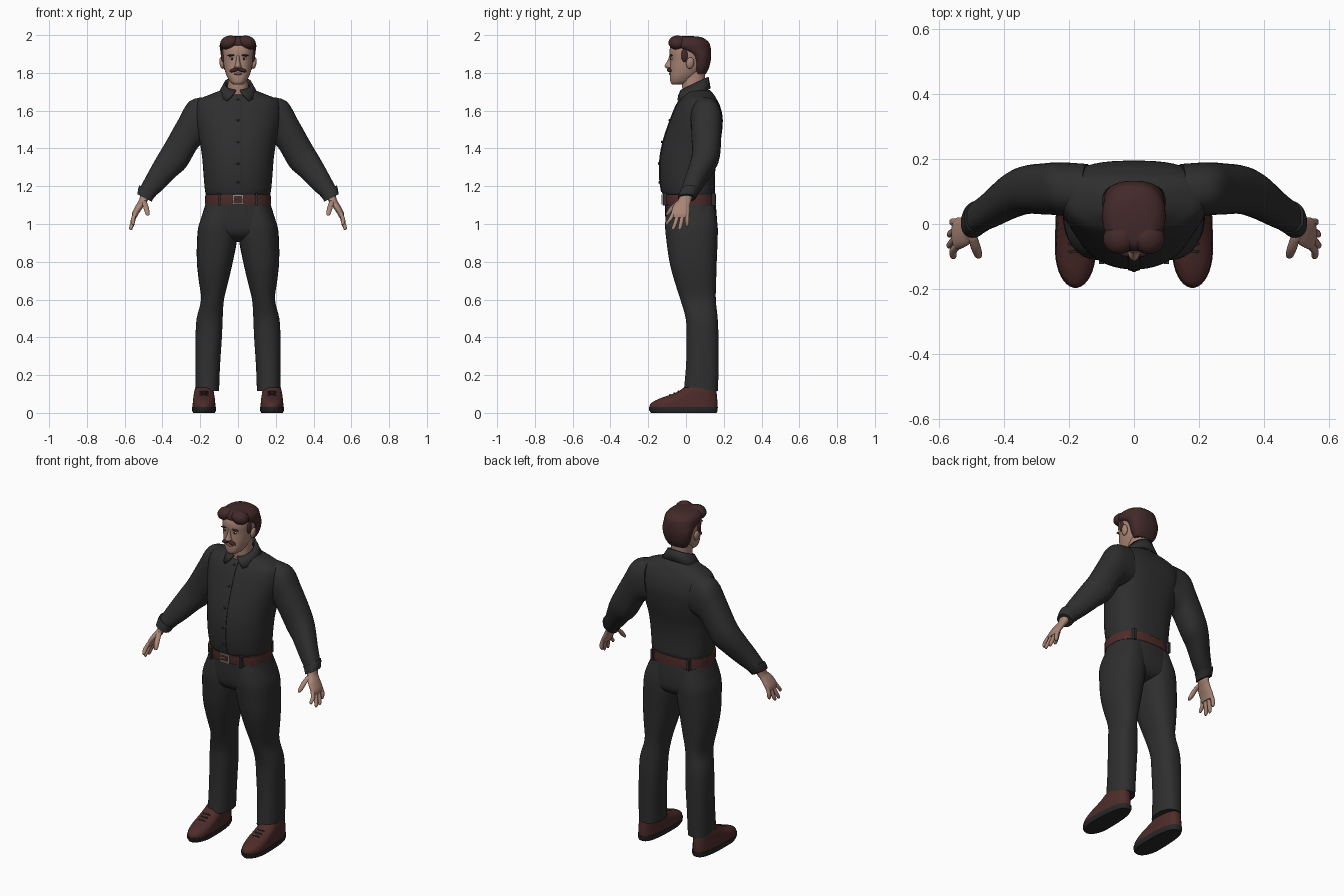
import bpy, bmesh, math
from mathutils import Vector, Matrix


def mat(name, r, g, b):
    m = bpy.data.materials.new(name)
    m.diffuse_color = (r, g, b, 1)
    return m


CLOTH = mat("charcoal cloth", 0.028, 0.028, 0.028)
HAIR = mat("dark brown hair", 0.055, 0.022, 0.022)
LEATHER = mat("brown leather", 0.075, 0.025, 0.023)
SKIN = mat("skin", 0.40, 0.235, 0.18)
SOLE = mat("dark rubber", 0.02, 0.02, 0.02)
METAL = mat("buckle metal", 0.33, 0.28, 0.25)
WHITE = mat("eye white", 0.5, 0.45, 0.42)
IRIS = mat("dark iris", 0.03, 0.02, 0.015)
LIPS = mat("lips", 0.27, 0.12, 0.10)


def finish(bm, name, material, mirror=False, angle=50):
    bmesh.ops.recalc_face_normals(bm, faces=bm.faces)
    me = bpy.data.meshes.new(name)
    bm.to_mesh(me)
    bm.free()
    me.materials.append(material)
    me.shade_smooth()
    me.set_sharp_from_angle(angle=math.radians(angle))
    ob = bpy.data.objects.new(name, me)
    bpy.context.collection.objects.link(ob)
    if mirror:
        ob.modifiers.new("mirror", "MIRROR").use_clip = False
    return ob


def refine(rows, k):
    """Catmull-Rom interpolation between section rows."""
    if k < 2:
        return rows
    out = []
    for i in range(len(rows) - 1):
        p0, p1 = rows[max(i - 1, 0)], rows[i]
        p2, p3 = rows[i + 1], rows[min(i + 2, len(rows) - 1)]
        for j in range(k):
            t = j / k
            out.append([0.5 * (2 * b + (c - a) * t + (2 * a - 5 * b + 4 * c - d) * t * t
                               + (3 * b - a - 3 * c + d) * t ** 3)
                        for a, b, c, d in zip(p0, p1, p2, p3)])
    return out + [list(rows[-1])]


def unit(t, n):
    c, s = math.cos(t), math.sin(t)
    return (math.copysign(abs(c) ** (2 / n), c), math.copysign(abs(s) ** (2 / n), s))


def skin_rings(rings, name, material, mirror=False, angle=50):
    bm = bmesh.new()
    vs = [[bm.verts.new(p) for p in r] for r in rings]
    n = len(vs[0])
    for a, b in zip(vs, vs[1:]):
        for i in range(n):
            bm.faces.new((a[i], a[(i + 1) % n], b[(i + 1) % n], b[i]))
    bm.faces.new(vs[0])
    bm.faces.new(vs[-1])
    return finish(bm, name, material, mirror, angle)


def loft(name, rows, material, mirror=False, mid=0.5, nf=2.2, nb=2.2, k=4, n=36, angle=50):
    """Horizontal sections: (z, x min, x max, y front, y back)."""
    rings = []
    for z, x0, x1, yf, yb in refine(rows, k):
        cx, a, cy = (x0 + x1) / 2, (x1 - x0) / 2, yf + mid * (yb - yf)
        ring = []
        for i in range(n):
            t = 2 * math.pi * (i + 0.5) / n
            u, v = unit(t, nb if t < math.pi else nf)
            ring.append((cx + a * u, cy + v * ((yb - cy) if v > 0 else (cy - yf)), z))
        rings.append(ring)
    return skin_rings(rings, name, material, mirror, angle)


def sleeve(name, rows, material, k=4, n=28):
    """Slanted sections: (outer x, outer z, inner x, inner z, y, half depth)."""
    rings = []
    for ox, oz, ix, iz, cy, d in refine(rows, k):
        c, h = Vector(((ox + ix) / 2, cy, (oz + iz) / 2)), Vector(((ox - ix) / 2, 0, (oz - iz) / 2))
        ring = []
        for i in range(n):
            u, v = unit(2 * math.pi * (i + 0.5) / n, 2.3)
            ring.append(c + h * u + Vector((0, d * v, 0)))
        rings.append(ring)
    return skin_rings(rings, name, material, True)


def blob(name, loc, scale, material, mirror=False, roll=0, pitch=0):
    bm = bmesh.new()
    m = (Matrix.Translation(loc) @ Matrix.Rotation(roll, 4, 'Y')
         @ Matrix.Rotation(pitch, 4, 'X') @ Matrix.Diagonal((*scale, 1)))
    bmesh.ops.create_uvsphere(bm, u_segments=18, v_segments=12, radius=1, matrix=m)
    return finish(bm, name, material, mirror)


def box(name, loc, size, material, mirror=False):
    bm = bmesh.new()
    bmesh.ops.create_cube(bm, size=1, matrix=Matrix.Translation(loc) @ Matrix.Diagonal((*size, 1)))
    return finish(bm, name, material, mirror, 30)


def sym(rows):
    return [(z, -a, a, f, b) for z, a, f, b in rows]


# Shirt body
torso = sym([(1.15, .165, -.115, .148), (1.17, .174, -.128, .153), (1.25, .182, -.139, .153),
             (1.35, .19, -.137, .163), (1.45, .205, -.117, .185), (1.55, .225, -.083, .195),
             (1.62, .225, -.055, .182), (1.66, .205, -.032, .163), (1.685, .15, -.012, .148),
             (1.71, .085, 0, .125)])
loft("shirt_body", torso, CLOTH, mid=.55, nf=2.1, nb=2.7, n=48)

# Button placket follows the shirt front
front = [r for r in refine(torso, 4) if 1.165 < r[0] < 1.69]
loft("shirt_placket", [(r[0], -.018, .018, r[3] - .004, r[3] + .012) for r in front],
     CLOTH, nf=6, nb=6, k=1, n=20, angle=30)
for z in (1.22, 1.32, 1.435, 1.55, 1.66):
    y = min(front, key=lambda r: abs(r[0] - z))[3]
    blob("shirt_button", (0, y - .005, z), (.007, .004, .007), SOLE)

# Collar: open band with two points at the front
bm = bmesh.new()
cols = []
for i in range(33):
    u = i / 32
    col = []
    for s in (0, .5, 1):
        gap = math.radians(9 + 25 * s)
        th = gap + u * (2 * math.pi - 2 * gap)
        w = (1 - math.cos(th)) / 2
        a, b = .068 + .034 * s, .069 + (.051 - .05 * w) * s
        col.append(bm.verts.new((a * math.sin(th), .045 + .01 * s - b * math.cos(th),
                                 1.707 + .07 * w - .06 * s)))
    cols.append(col)
for a, b in zip(cols, cols[1:]):
    for j in (0, 1):
        bm.faces.new((a[j], b[j], b[j + 1], a[j + 1]))
sol = finish(bm, "shirt_collar", CLOTH).modifiers.new("thickness", "SOLIDIFY")
sol.thickness, sol.offset = .012, 0

# Sleeves and cuffs
sleeve("sleeve", [(.16, 1.675, .13, 1.44, .10, .085), (.255, 1.652, .195, 1.42, .108, .082),
                  (.315, 1.555, .225, 1.385, .108, .079), (.385, 1.43, .275, 1.30, .105, .074),
                  (.43, 1.355, .33, 1.25, .085, .068), (.48, 1.265, .40, 1.18, .045, .056),
                  (.52, 1.19, .45, 1.14, .018, .047)], CLOTH)
sleeve("cuff", [(.522, 1.205, .432, 1.15, .022, .050), (.528, 1.19, .445, 1.138, .016, .050),
                (.533, 1.158, .457, 1.118, .004, .046)], CLOTH, k=2)

# Hands
loft("palm", [(1.18, .465, .515, -.025, .045), (1.13, .475, .523, -.04, .03),
              (1.10, .495, .54, -.066, .022), (1.06, .522, .56, -.078, .02),
              (1.035, .535, .562, -.072, .014)], SKIN, True, n=20)


def finger(name, pts, r):
    rows = [(z, x - r * q, x + r * q, y - r * q, y + r * q)
            for (x, y, z), q in zip(pts, (1, 1.05, .9, .45))]
    loft(name, rows, SKIN, True, k=3, n=12)


for y, ty, tx, tz in ((-.066, -.098, .556, .995), (-.041, -.066, .567, .968),
                      (-.017, -.032, .566, .968), (.006, .006, .557, .988)):
    finger("finger", [(.542, y, 1.06), (.556, (y + ty) / 2, (1.06 + tz) / 2),
                      (tx, ty, tz + .012), (tx, ty - .003, tz)], .011)
finger("thumb", [(.5, -.03, 1.125), (.488, -.068, 1.092), (.48, -.092, 1.058), (.477, -.1, 1.045)], .014)

# Trousers
loft("trouser_seat", sym([(1.15, .162, -.11, .148), (1.10, .174, -.111, .158), (1.0, .203, -.108, .165),
                          (.95, .19, -.095, .158), (.92, .12, -.06, .13), (.905, .03, -.01, .08)]),
     CLOTH, nf=2.6, nb=2.6, n=48)
loft("trouser_leg", [(1.10, .015, .165, -.10, .15), (1.0, .004, .206, -.111, .167),
                     (.92, .004, .217, -.105, .168), (.8, .027, .218, -.088, .163),
                     (.7, .05, .208, -.062, .16), (.6, .074, .196, -.03, .158),
                     (.5, .081, .219, -.002, .168), (.4, .085, .225, .003, .172),
                     (.25, .095, .226, 0, .172), (.115, .1, .226, -.012, .17)],
     CLOTH, True, nf=2.3, nb=2.4)

# Belt, loops and buckle
loft("belt", sym([(1.104, .175, -.119, .16), (1.13, .175, -.122, .16), (1.157, .173, -.123, .158)]),
     LEATHER, nf=2.5, nb=2.6, k=2, n=48, angle=30)
for x, y in ((.1, -.112), (.12, .145)):
    box("belt_loop", (x, y, 1.13), (.014, .022, .066), CLOTH, True)
box("buckle_side", (.026, -.124, 1.13), (.008, .012, .052), METAL, True)
for z in (1.108, 1.152):
    box("buckle_bar", (0, -.124, z), (.06, .012, .008), METAL)
box("buckle_prong", (-.012, -.126, 1.13), (.03, .008, .006), METAL)

# Shoes
loft("shoe_sole", [(0, .123, .238, -.185, .163), (.012, .117, .243, -.195, .168),
                   (.03, .117, .243, -.197, .169)], SOLE, True, mid=.32, nf=2, nb=2.8, k=1, angle=40)
loft("shoe_upper", [(.028, .119, .241, -.194, .167), (.05, .12, .24, -.187, .167),
                    (.072, .122, .238, -.15, .166), (.092, .125, .235, -.095, .164),
                    (.112, .128, .232, -.045, .162), (.135, .132, .226, -.01, .16)],
     LEATHER, True, mid=.32, nf=2, nb=2.6)
for y, z in ((-.085, .094), (-.062, .104), (-.04, .113)):
    blob("shoe_lace", (.18, y, z), (.024, .005, .005), SOLE, True)

# Neck and head
loft("neck", sym([(1.62, .058, -.01, .10), (1.70, .056, -.018, .098), (1.76, .054, -.022, .10),
                  (1.83, .055, -.02, .105)]), SKIN)
loft("head", sym([(1.738, .022, -.072, -.025), (1.75, .04, -.082, .02), (1.775, .056, -.085, .05),
                  (1.80, .066, -.085, .075), (1.83, .074, -.085, .10), (1.87, .08, -.084, .115),
                  (1.91, .083, -.088, .118), (1.945, .08, -.08, .112), (1.975, .06, -.05, .08),
                  (1.988, .02, -.01, .03)]), SKIN, mid=.5, nf=2.3)
blob("ear", (.086, .022, 1.852), (.012, .021, .031), SKIN, True, roll=.15, pitch=-.15)
loft("nose", sym([(1.893, .010, -.088, -.06), (1.87, .010, -.096, -.06), (1.845, .014, -.110, -.06),
                  (1.833, .019, -.113, -.06), (1.824, .012, -.102, -.06)]), SKIN, nf=1.8, k=3, n=20)
blob("eye", (.031, -.072, 1.875), (.014, .010, .007), WHITE, True)
blob("iris", (.031, -.078, 1.875), (.006, .006, .006), IRIS, True)
blob("eyebrow", (.034, -.079, 1.893), (.023, .009, .005), HAIR, True, roll=.08)
blob("moustache", (.02, -.088, 1.815), (.026, .013, .010), HAIR, True, roll=.28)
blob("mouth", (0, -.083, 1.795), (.022, .007, .006), LIPS)

# Hair: cap, centre-parted front and sideburns
loft("hair_cap", sym([(1.795, .058, .05, .105), (1.825, .076, .04, .121), (1.865, .087, .034, .131),
                      (1.90, .092, .012, .133), (1.925, .095, -.045, .132), (1.942, .097, -.078, .129),
                      (1.96, .094, -.083, .122), (1.978, .08, -.074, .103), (1.99, .056, -.055, .078),
                      (1.995, .015, -.01, .03)]), HAIR, nf=2.3, nb=2.3, n=44)
blob("hair_front", (.046, -.045, 1.96), (.05, .048, .037), HAIR, True, roll=.25)
blob("sideburn", (.079, -.008, 1.893), (.012, .017, .036), HAIR, True)
